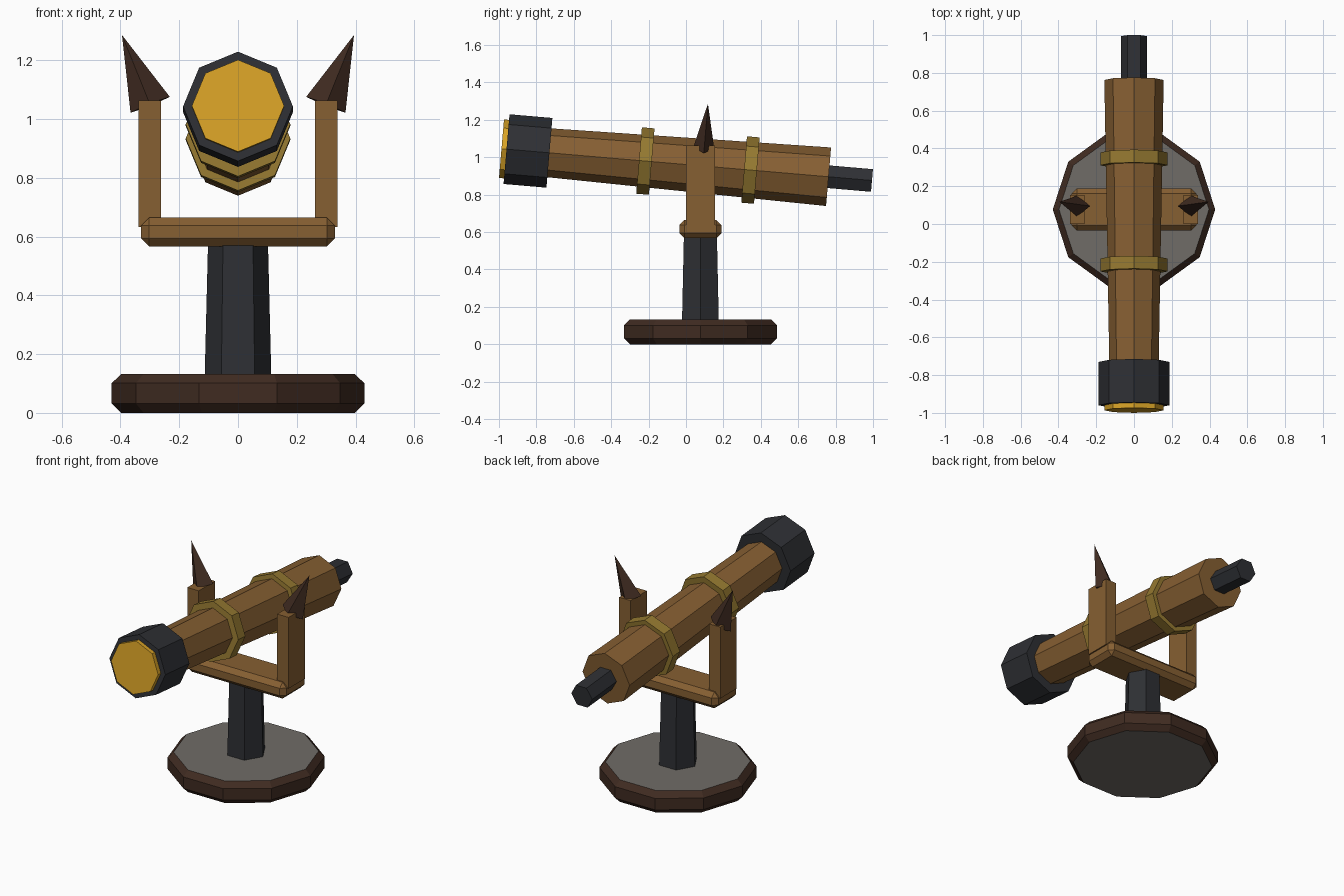
import bpy, bmesh
from math import cos, sin, pi, radians

if "Cube" in bpy.data.objects:
    bpy.data.objects.remove(bpy.data.objects["Cube"])


def material(name, rgb):
    m = bpy.data.materials.new(name)
    m.diffuse_color = (*rgb, 1)
    m.use_nodes = True
    m.node_tree.nodes["Principled BSDF"].inputs["Base Color"].default_value = m.diffuse_color
    return m


WOOD = material("wood", (0.24, 0.115, 0.032))
DARK_WOOD = material("dark_wood", (0.05, 0.024, 0.015))
IRON = material("iron", (0.027, 0.029, 0.034))
BRASS = material("brass", (0.30, 0.19, 0.03))
GLASS = material("amber_glass", (0.70, 0.37, 0.02))
STONE = material("stone", (0.16, 0.15, 0.135))


def finish(name, bm, mats, loc, rot=(0, 0, 0)):
    bmesh.ops.remove_doubles(bm, verts=bm.verts, dist=1e-5)
    bmesh.ops.recalc_face_normals(bm, faces=bm.faces)
    me = bpy.data.meshes.new(name)
    bm.to_mesh(me)
    bm.free()
    for m in mats:
        me.materials.append(m)
    ob = bpy.data.objects.new(name, me)
    ob.location, ob.rotation_euler = loc, rot
    bpy.context.collection.objects.link(ob)
    return ob


def prism(name, sides, profile, mats, loc=(0, 0, 0), rot=(0, 0, 0), squash=1):
    """Closed low-poly turned shape; profile is (radius, height) pairs."""
    bm = bmesh.new()
    rings = [[bm.verts.new((r * cos(2 * pi * i / sides),
                            squash * r * sin(2 * pi * i / sides), z))
              for i in range(sides)] for r, z in profile]
    for a, b in zip(rings, rings[1:]):
        for i in range(sides):
            j = (i + 1) % sides
            bm.faces.new((a[i], a[j], b[j], b[i]))
    for ring in (rings[0], rings[-1]):
        if (ring[0].co - ring[1].co).length > 1e-5:
            bm.faces.new(ring).material_index = len(mats) - 1
    return finish(name, bm, mats, loc, rot)


def box(name, size, loc, mat, bevel=0):
    bm = bmesh.new()
    bmesh.ops.create_cube(bm, size=1)
    bmesh.ops.scale(bm, vec=size, verts=bm.verts)
    if bevel:
        bmesh.ops.bevel(bm, geom=bm.edges[:], offset=bevel, segments=1, affect='EDGES')
    return finish(name, bm, [mat], loc)


# Stand
CY = 0.077
prism("base", 10, [(0.397, 0), (0.43, 0.032), (0.43, 0.101), (0.397, 0.133)],
      [DARK_WOOD, STONE], (0, CY, 0))
prism("post", 6, [(0.1135, 0.12), (0.102, 0.58)], [IRON], (0, CY, 0))

# Yoke with spiked arms
box("yoke_bar", (0.66, 0.224, 0.098), (0, CY, 0.616), WOOD, 0.027)
for s, side in ((-1, "left"), (1, "right")):
    box(f"{side}_arm", (0.076, 0.155, 0.43), (s * 0.3, CY, 0.848), WOOD)
    prism(f"{side}_spike", 4, [(0.072, 0), (0, 0.257)], [DARK_WOOD],
          (s * 0.299, 0.095, 1.049), (radians(-5), radians(s * 22), 0), 0.78)

# Telescope, every part set along one tilted axis
TILT = (-radians(90 + 4.9), 0, 0)
for name, sides, profile, mat in (
        ("tube", 8, [(0.128, -0.90), (0.157, 0.765)], WOOD),
        ("front_cap", 8, [(0.187, -0.963), (0.187, -0.733)], IRON),
        ("lens", 8, [(0.157, -0.99), (0.157, -0.90)], GLASS),
        ("front_band", 8, [(0.178, -0.252), (0.178, -0.184)], BRASS),
        ("rear_band", 8, [(0.178, 0.312), (0.178, 0.380)], BRASS),
        ("eyepiece", 6, [(0.07, 0.72), (0.07, 0.998)], IRON)):
    prism(name, sides, profile, [mat], (0, 0, 0.961), TILT)
